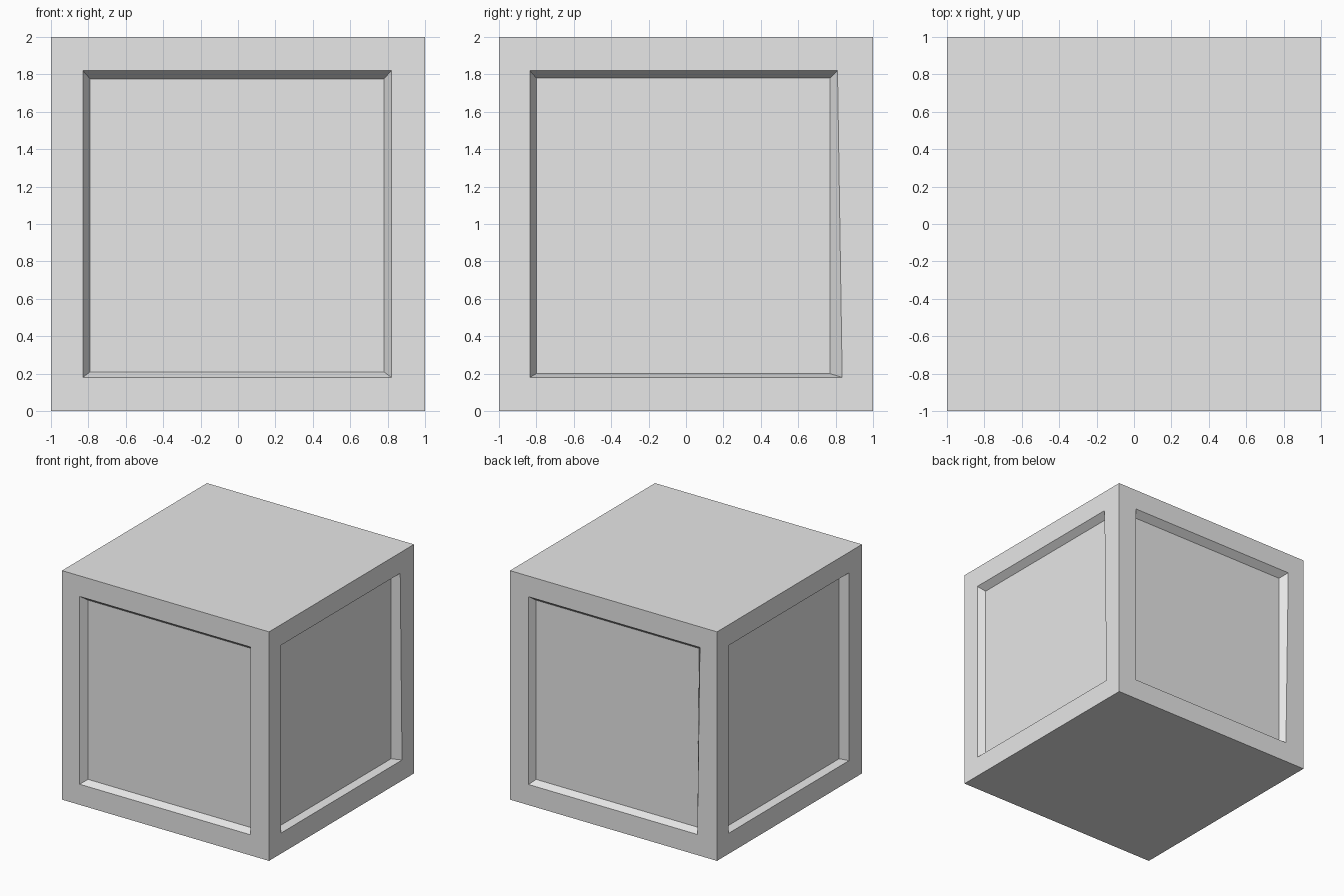
import bpy
import bmesh
from mathutils import Vector

default_cube = bpy.data.objects.get("Cube")
if default_cube:
    bpy.data.objects.remove(default_cube, do_unlink=True)

# Plain grey for the whole crate
grey = bpy.data.materials.new("light_grey")
grey.use_nodes = True
colour = (0.8, 0.8, 0.8, 1)
grey.diffuse_color = colour
grey.node_tree.nodes["Principled BSDF"].inputs["Base Color"].default_value = colour

DEPTH = 0.06
UP = Vector((0, 0, 1))

# Per side: outward direction, then opening edges (left, right at bottom,
# right at top) and panel edges (left, right, bottom, top), seen from outside
SIDES = [
    ((0, -1, 0), (-0.83, 0.82, 0.82), (-0.79, 0.78, 0.21, 1.775)),
    ((1, 0, 0), (-0.835, 0.835, 0.81), (-0.80, 0.77, 0.20, 1.78)),
    ((0, 1, 0), (-0.82, 0.81, 0.835), (-0.79, 0.785, 0.21, 1.775)),
    ((-1, 0, 0), (-0.84, 0.82, 0.82), (-0.80, 0.77, 0.20, 1.78)),
]


def place(face, normal, depth, left, right_low, right_high, low, high):
    """Move the four corners of an inset face to the given edges."""
    across = UP.cross(normal)
    for v in face.verts:
        is_high = v.co.z > 1
        is_right = v.co.dot(across) > 0
        u = (right_high if is_high else right_low) if is_right else left
        v.co = normal * (1 - depth) + across * u + UP * (high if is_high else low)


# Solid cube with a sunken, sloped-edge panel on each upright side
bm = bmesh.new()
bmesh.ops.create_cube(bm, size=2)
bmesh.ops.translate(bm, vec=UP, verts=bm.verts)
bm.normal_update()

for direction, opening, panel in SIDES:
    normal = Vector(direction)
    face = next(f for f in bm.faces if f.normal.dot(normal) > 0.99)
    bmesh.ops.inset_individual(bm, faces=[face], thickness=0.18)
    place(face, normal, 0, *opening, 0.18, 1.82)
    bmesh.ops.inset_individual(bm, faces=[face], thickness=0.04)
    left, right, low, high = panel
    place(face, normal, DEPTH, left, right, right, low, high)
    bm.normal_update()

mesh = bpy.data.meshes.new("panelled_crate")
bm.to_mesh(mesh)
bm.free()
mesh.materials.append(grey)
crate = bpy.data.objects.new("panelled_crate", mesh)
bpy.context.collection.objects.link(crate)
